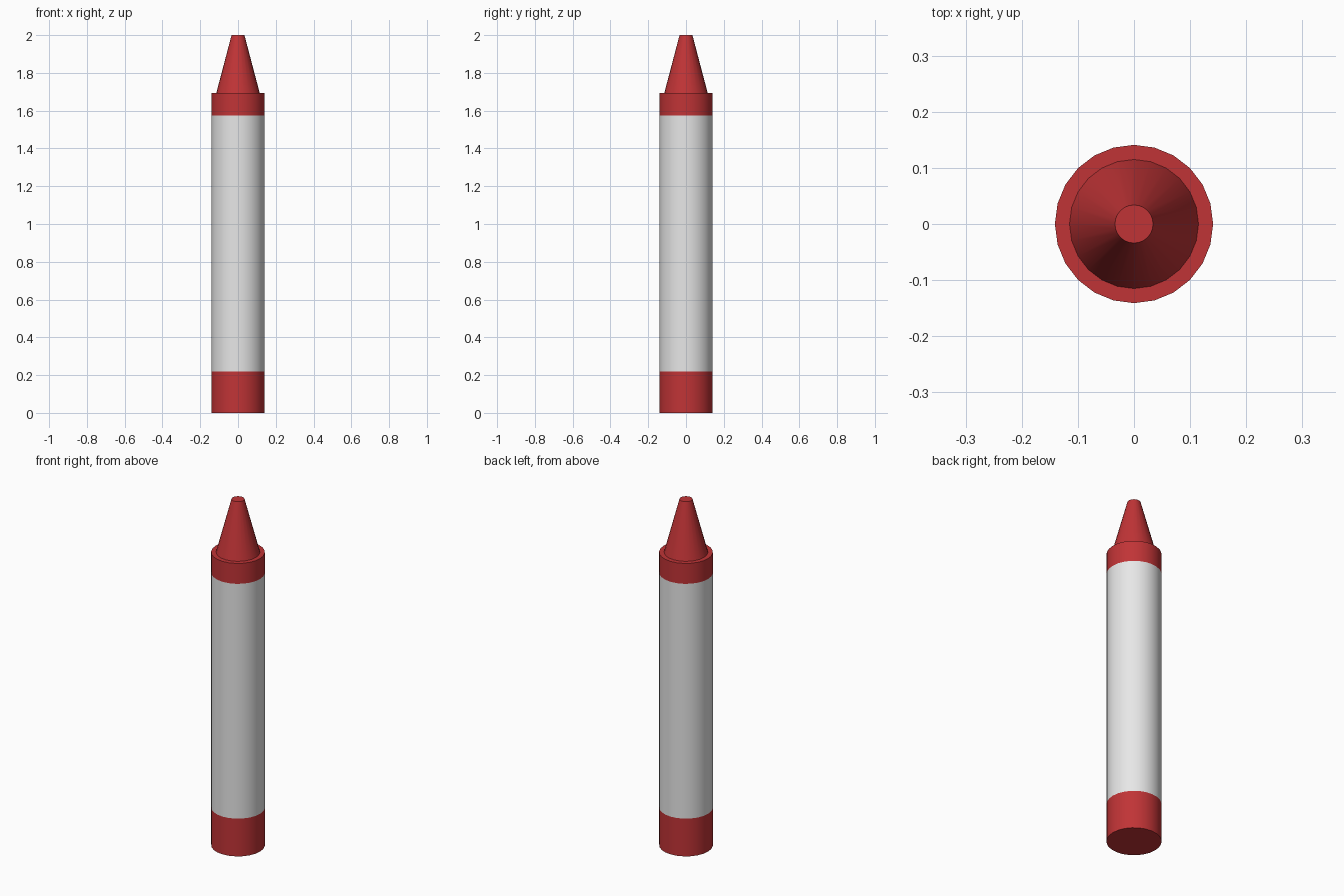
import bpy
import bmesh
import math

cube = bpy.data.objects.get("Cube")
if cube:
    bpy.data.objects.remove(cube, do_unlink=True)

SIDES = 24


def make_material(name, rgb):
    mat = bpy.data.materials.new(name)
    mat.use_nodes = True
    colour = (*rgb, 1.0)
    mat.diffuse_color = colour
    mat.node_tree.nodes["Principled BSDF"].inputs["Base Color"].default_value = colour
    return mat


def lathe(name, profile, mat):
    """Revolve (radius, z) points; capped where the profile ends off axis."""
    bm = bmesh.new()
    rings = []
    for r, z in profile:
        angles = [2 * math.pi * i / SIDES for i in range(SIDES)]
        rings.append([bm.verts.new((r * math.cos(a), r * math.sin(a), z)) for a in angles])
    for low, high in zip(rings, rings[1:]):
        for i in range(SIDES):
            j = (i + 1) % SIDES
            bm.faces.new((low[i], low[j], high[j], high[i]))
    bm.faces.new(rings[0][::-1])
    bm.faces.new(rings[-1])
    mesh = bpy.data.meshes.new(name)
    bm.to_mesh(mesh)
    bm.free()
    mesh.materials.append(mat)
    obj = bpy.data.objects.new(name, mesh)
    bpy.context.collection.objects.link(obj)
    bpy.ops.object.select_all(action="DESELECT")
    obj.select_set(True)
    bpy.context.view_layer.objects.active = obj
    bpy.ops.object.shade_smooth_by_angle(angle=math.radians(30))
    return obj


red = make_material("red wax", (0.53, 0.034, 0.037))
grey = make_material("grey paper", (0.8, 0.8, 0.8))

# Wax stick: body, shoulder and tapered tip in one turned profile
R = 0.141
wrap_low, wrap_high = 0.218, 1.575
stick = lathe("wax_stick", [(R, 0), (R, wrap_low), (R, wrap_high), (R, 1.693),
                            (0.115, 1.693), (0.034, 2.0)], red)

# Paper wrapper: the middle band of the body
stick.data.materials.append(grey)
for face in stick.data.polygons:
    if wrap_low < face.center.z < wrap_high and abs(face.normal.z) < 0.1:
        face.material_index = 1
